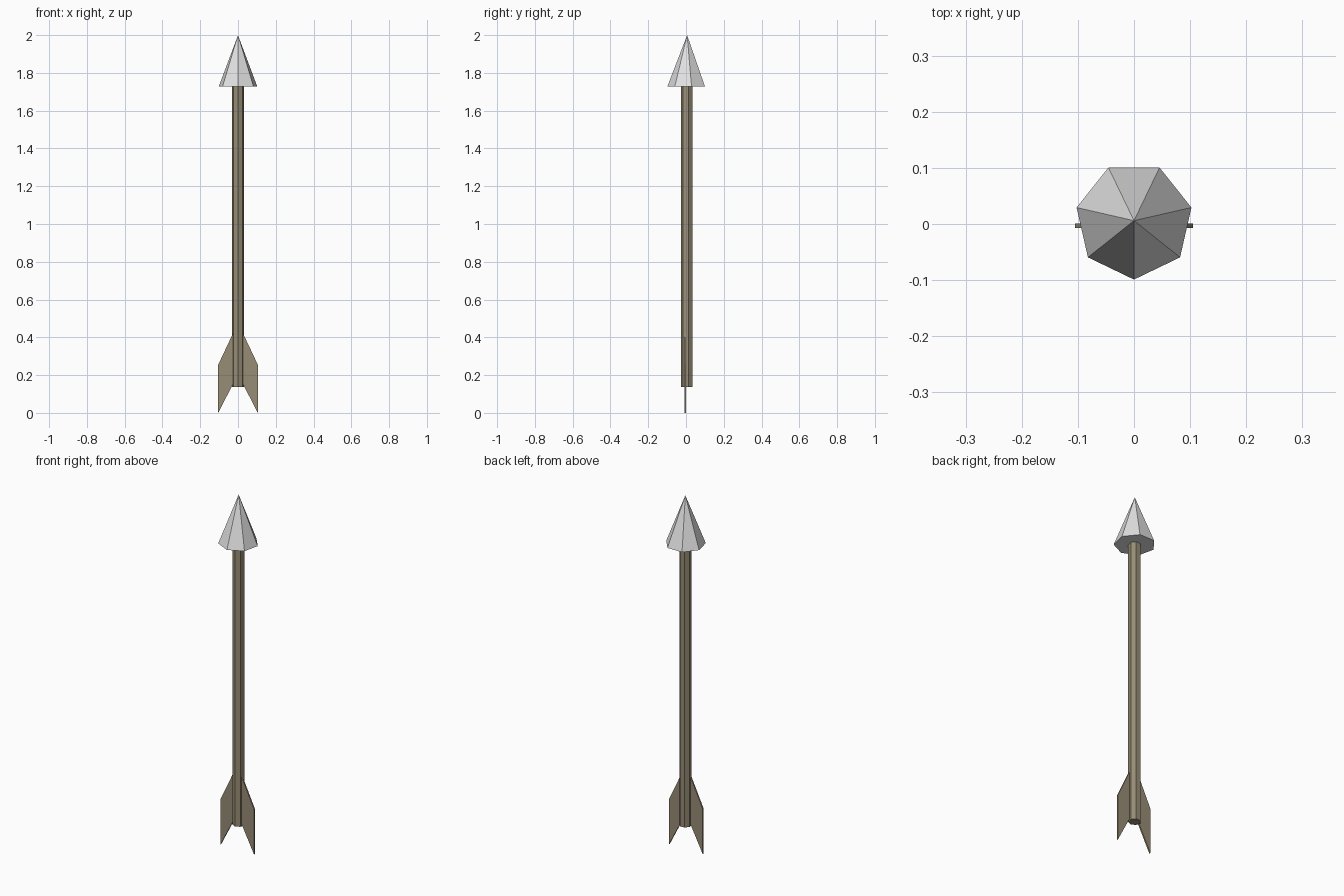
import bpy, bmesh, math

if "Cube" in bpy.data.objects:
    bpy.data.objects.remove(bpy.data.objects["Cube"])


def material(name, rgb):
    m = bpy.data.materials.new(name)
    m.diffuse_color = (*rgb, 1)
    m.use_nodes = True
    m.node_tree.nodes["Principled BSDF"].inputs["Base Color"].default_value = m.diffuse_color
    return m


wood = material("brown wood", (0.31, 0.265, 0.18))
steel = material("pale steel", (0.75, 0.75, 0.75))


def finish(name, bm, mat):
    bmesh.ops.recalc_face_normals(bm, faces=bm.faces)
    mesh = bpy.data.meshes.new(name)
    bm.to_mesh(mesh)
    bm.free()
    mesh.materials.append(mat)
    bpy.context.collection.objects.link(bpy.data.objects.new(name, mesh))


def seven_sided(name, r, y, z0, z1, mat, pointed=False):
    """Closed heptagonal prism or pyramid with one corner towards -y."""
    bm = bmesh.new()
    angles = [-math.pi / 2 + i * math.tau / 7 for i in range(7)]

    def ring(z):
        return [bm.verts.new((r * math.cos(a), y + r * math.sin(a), z)) for a in angles]

    low = ring(z0)
    bm.faces.new(low)
    if pointed:
        high = [bm.verts.new((0, y, z1))] * 7
    else:
        high = ring(z1)
        bm.faces.new(high)
    for i in range(7):
        j = (i + 1) % 7
        side = [low[i], low[j], high[j]]
        bm.faces.new(side if pointed else side + [high[i]])
    finish(name, bm, mat)


# Shaft and arrow head
seven_sided("shaft", 0.032, 0.005, 0.138, 1.728, wood)
seven_sided("arrow_head", 0.105, 0.006, 1.727, 2.0, steel, pointed=True)

# Thin swept fins on both sides of the tail
profile = [(0.02, 0.165), (0.105, 0.0), (0.105, 0.255), (0.02, 0.435)]
for name, s in (("left_fin", -1), ("right_fin", 1)):
    bm = bmesh.new()
    face = bm.faces.new([bm.verts.new((s * x, -0.007, z)) for x, z in profile])
    ext = bmesh.ops.extrude_face_region(bm, geom=[face], use_keep_orig=True)
    verts = [v for v in ext["geom"] if isinstance(v, bmesh.types.BMVert)]
    bmesh.ops.translate(bm, vec=(0, 0.008, 0), verts=verts)
    finish(name, bm, wood)
